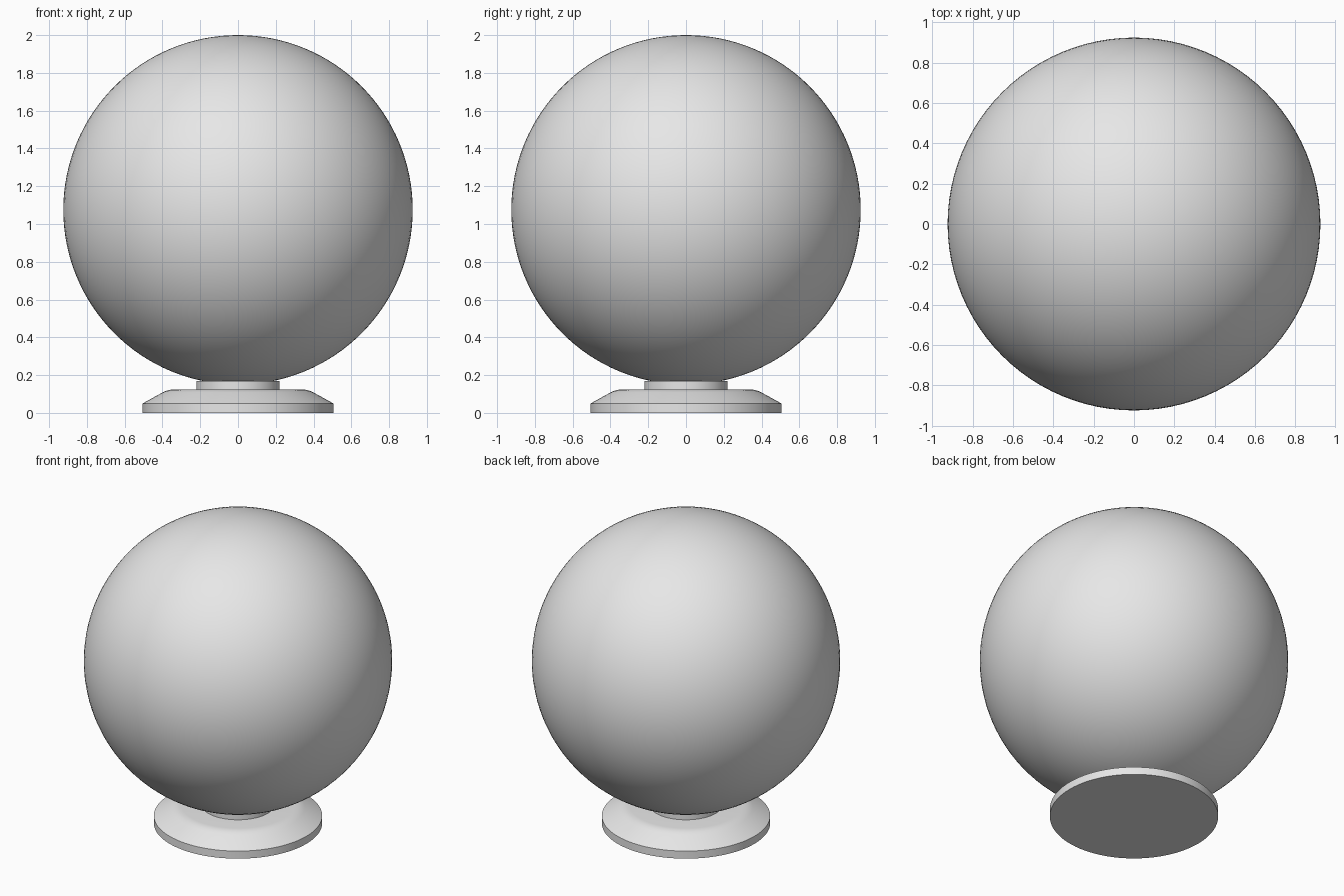
import bpy, bmesh, math

if "Cube" in bpy.data.objects:
    bpy.data.objects.remove(bpy.data.objects["Cube"])

grey = bpy.data.materials.new("light grey")
grey.diffuse_color = (0.8, 0.8, 0.8, 1)
grey.use_nodes = True
grey.node_tree.nodes["Principled BSDF"].inputs["Base Color"].default_value = grey.diffuse_color


def lathe(name, profile, steps=96):
    """Spin an (r, z) profile that starts and ends on the z axis."""
    bm = bmesh.new()
    verts = [bm.verts.new((r, 0, z)) for r, z in profile]
    edges = [bm.edges.new(pair) for pair in zip(verts, verts[1:])]
    bmesh.ops.spin(bm, geom=verts + edges, cent=(0, 0, 0), axis=(0, 0, 1),
                   angle=math.tau, steps=steps)
    bmesh.ops.remove_doubles(bm, verts=bm.verts, dist=1e-5)
    bmesh.ops.recalc_face_normals(bm, faces=bm.faces)
    mesh = bpy.data.meshes.new(name)
    bm.to_mesh(mesh)
    bm.free()
    mesh.materials.append(grey)
    ob = bpy.data.objects.new(name, mesh)
    bpy.context.collection.objects.link(ob)
    bpy.ops.object.select_all(action='DESELECT')
    ob.select_set(True)
    bpy.context.view_layer.objects.active = ob
    bpy.ops.object.shade_smooth_by_angle(angle=math.radians(30))
    return ob


# Round globe
R, CZ, N = 0.925, 1.075, 64
lathe("globe", [(R * math.sin(math.pi * i / N), CZ - R * math.cos(math.pi * i / N))
                for i in range(N + 1)])

# Foot disc with a vertical rim and a slope easing into a flat top
lathe("base", [(0, 0), (0.505, 0), (0.505, 0.05), (0.40, 0.108), (0.382, 0.116),
               (0.362, 0.122), (0.34, 0.124), (0, 0.124)])

# Short collar between foot and globe
lathe("collar", [(0, 0.12), (0.22, 0.12), (0.22, 0.17), (0, 0.17)])
